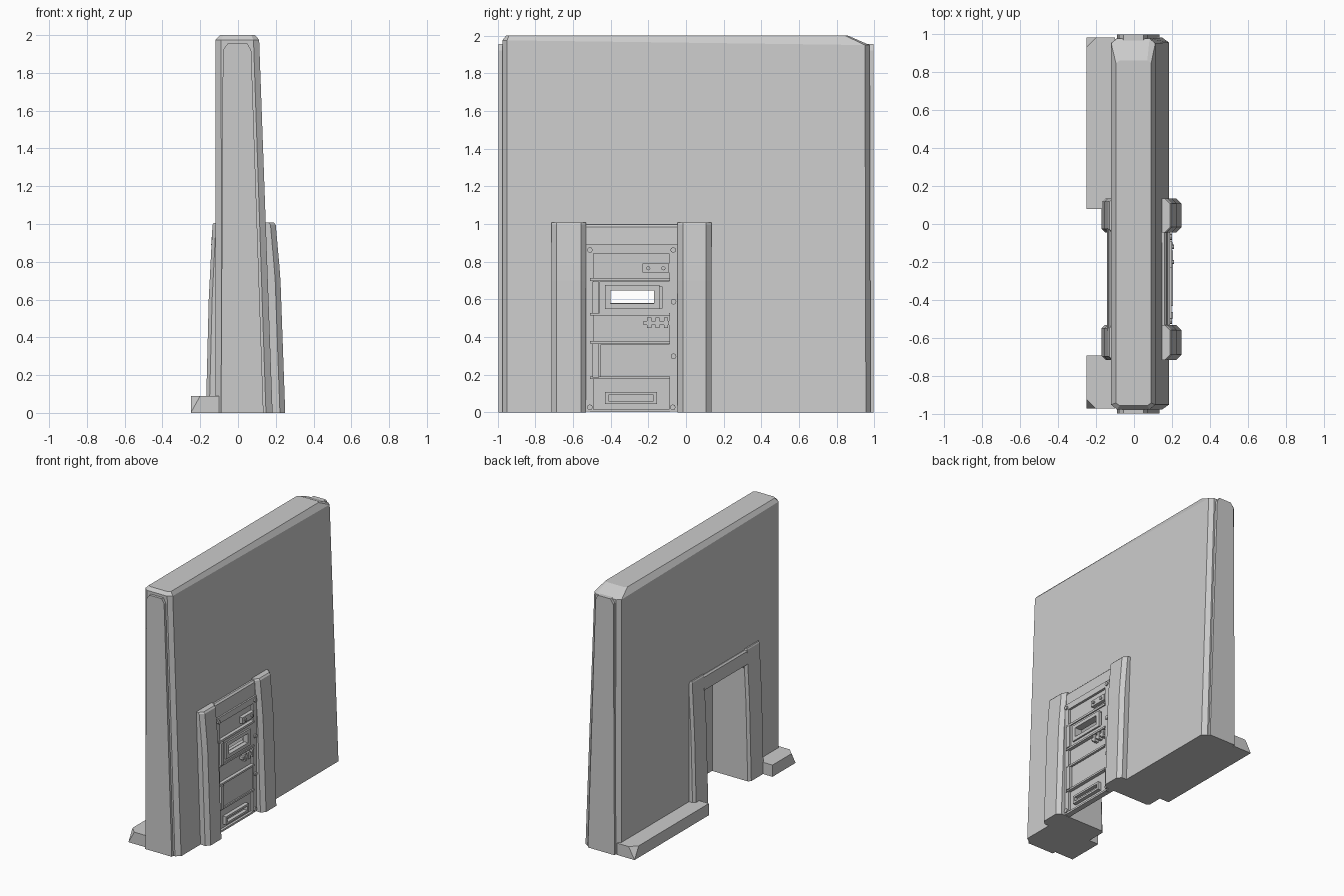
import bpy, bmesh, math
from mathutils import Vector

if "Cube" in bpy.data.objects:
    bpy.data.objects.remove(bpy.data.objects["Cube"])


def loft(name, rings):
    """Solid through a list of matching point rings."""
    bm = bmesh.new()
    loops = [[bm.verts.new(p) for p in r] for r in rings]
    n = len(rings[0])
    for a, b in zip(loops, loops[1:]):
        for i in range(n):
            j = (i + 1) % n
            bm.faces.new((a[i], a[j], b[j], b[i]))
    bm.faces.new(loops[0][::-1])
    bm.faces.new(loops[-1])
    bmesh.ops.recalc_face_normals(bm, faces=bm.faces)
    me = bpy.data.meshes.new(name)
    bm.to_mesh(me)
    bm.free()
    ob = bpy.data.objects.new(name, me)
    bpy.context.collection.objects.link(ob)
    return ob


def box(name, x, y, z):
    return loft(name, [[(x[0], y[0], h), (x[1], y[0], h), (x[1], y[1], h), (x[0], y[1], h)] for h in z])


def slab_x(name, pts, x0, x1):
    """Extrude a y-z outline along x."""
    return loft(name, [[(x, y, z) for y, z in pts] for x in (x0, x1)])


def slab_y(name, pts, y0, y1):
    """Extrude an x-z outline along y."""
    return loft(name, [[(x, y, z) for x, z in pts] for y in (y0, y1)])


def cut(ob, cutter):
    m = ob.modifiers.new("cut", 'BOOLEAN')
    m.object = cutter
    m.solver = 'EXACT'
    cutter.hide_render = True
    bpy.context.view_layer.objects.active = ob
    bpy.ops.object.modifier_apply(modifier=m.name)
    bpy.data.objects.remove(cutter)


# tapered wall with chamfered corners and a bevelled top
def wall_ring(x0, x1, y0, y1, z, cx, cy, z_end=None):
    ze = z if z_end is None else z_end
    return [(x0 + cx, y0, z), (x1 - cx, y0, z), (x1, y0 + cy, z), (x1, y1 - cy, ze),
            (x1 - cx, y1, ze), (x0 + cx, y1, ze), (x0, y1 - cy, ze), (x0, y0 + cy, z)]


wall = loft("wall", [
    wall_ring(-.12, .183, -.975, .98, 0, .035, .025),
    wall_ring(-.12, .112, -.975, .975, 1.975, .03, .025, 1.95),
    wall_ring(-.095, .09, -.955, .86, 2.0, .02, .015)])
doorway = [(-.53, -.1), (-.045, -.1), (-.045, .86), (-.075, .89), (-.5, .89), (-.53, .86)]
cut(wall, slab_x("doorway_cutter", doorway, -.5, .5))

# raised strips on both wall ends
strip = [(-.09, 0), (.135, 0), (.07, 1.92), (.05, 1.955), (-.055, 1.955), (-.08, 1.92)]
for s, name in ((-1, "front_end_strip"), (1, "back_end_strip")):
    slab_y(name, strip, s * .94, s * .995)


# door posts on both faces, thicker toward the floor
def post(name, side, levels, y0, y1, c):
    rings = []
    for x, z in levels:
        rings.append([(side * a, b, z) for a, b in (
            (.08, y0), (x - c, y0), (x, y0 + c), (x, y1 - c), (x - c, y1), (.08, y1))])
    loft(name, rings)


outer = [(.25, 0), (.225, .7), (.219, .78), (.2, .995), (.19, 1.007)]
inner = [(.17, 0), (.155, .6), (.135, .995), (.13, 1.005)]
for y0, y1, tag in ((-.715, -.53, "left"), (-.045, .135, "right")):
    post("outer_post_" + tag, 1, outer, y0, y1, .028)
    post("inner_post_" + tag, -1, inner, y0, y1, .018)

# lintels bridging the posts
slab_y("outer_lintel", [(.1, .89), (.178, .89), (.172, .985), (.16, .997), (.1, .997)], -.56, -.02)
slab_y("inner_lintel", [(-.1, .89), (-.142, .89), (-.135, .985), (-.125, .997), (-.1, .997)], -.56, -.02)

# floor kerbs along the inner face, outer corner cut off at the wall end
for y_in, y_end, tag in ((.08, .98, "long"), (-.69, -.97, "short")):
    d = math.copysign(.05, y_end)
    rings = []
    for xo, z in ((-.25, 0), (-.25, .03), (-.235, .09)):
        k = d * z / .09
        rings.append([(-.1, y_in, z), (-.25, y_in, z), (-.25, y_end - k, z),
                      (-.25 + abs(k), y_end, z), (-.1, y_end, z)])
    loft("kerb_" + tag, rings)

# door leaf with window opening
X = .172
leaf = box("door_leaf", (.145, X), (-.535, -.04), (.004, .895))
window = ((-.40, -.16), (.58, .65))
cut(leaf, box("window_cutter", (0, .5), *window))

# door stiles, cross rails and hinge strip
box("stile_left", (X - .01, .19), (-.53, -.49), (.004, .89))
box("stile_right", (X - .01, .19), (-.09, -.045), (.004, .89))
for i, (z, h) in enumerate(((.004, .012), (.178, .012), (.368, .012), (.515, .012), (.70, .014), (.845, .045))):
    box(f"cross_rail_{i}", (X - .01, .198 if 0 < i < 5 else .19), (-.51, -.085), (z - .002, z + h))


def frame(name, x0, x1, y, z, wy, wz):
    """Rectangular frame around an open middle."""
    ob = box(name, (x0, x1), y, z)
    cut(ob, box("frame_cutter", (x0 - .1, x1 + .1), (y[0] + wy, y[1] - wy), (z[0] + wz, z[1] - wz)))
    return ob


# raised panels, window surround and lower slot
frame("window_panel", X - .01, .192, (-.46, -.09), (.525, .695), .035, .03)
frame("window_surround", X - .01, .204, (-.43, -.14), (.55, .675), .03, .027)
box("plain_panel", (X - .01, .188), (-.455, -.09), (.19, .36))
frame("slot_surround", X - .01, .2, (-.43, -.155), (.045, .107), .018, .015)
for z0, z1, tag in ((.525, .695, "upper"), (.185, .365, "lower")):
    box("hinge_block_" + tag, (X - .01, .206), (-.497, -.462), (z0, z1))

# latch plate and toothed lock bar
box("latch_plate", (X - .01, .2), (-.23, -.09), (.743, .79))
box("lock_bar", (X - .01, .2), (-.225, -.09), (.465, .485))
for i in range(3):
    y = -.195 + i * .044
    box(f"lock_tooth_{i}", (X - .01, .204), (y - .011, y + .011), (.447, .503))


# eight-sided bolts
def bolt(name, y, z, r, x):
    ring = [(y + r * math.cos(a * math.pi / 4), z + r * math.sin(a * math.pi / 4)) for a in range(8)]
    slab_x(name, ring, X - .01, x)


for i, (y, z) in enumerate(((-.51, .862), (-.068, .862), (-.066, .587), (-.066, .298), (-.51, .027), (-.07, .027))):
    bolt(f"door_bolt_{i}", y, z, .015, .2)
for i, y in enumerate((-.20, -.12)):
    bolt(f"latch_bolt_{i}", y, .765, .011, .21)
